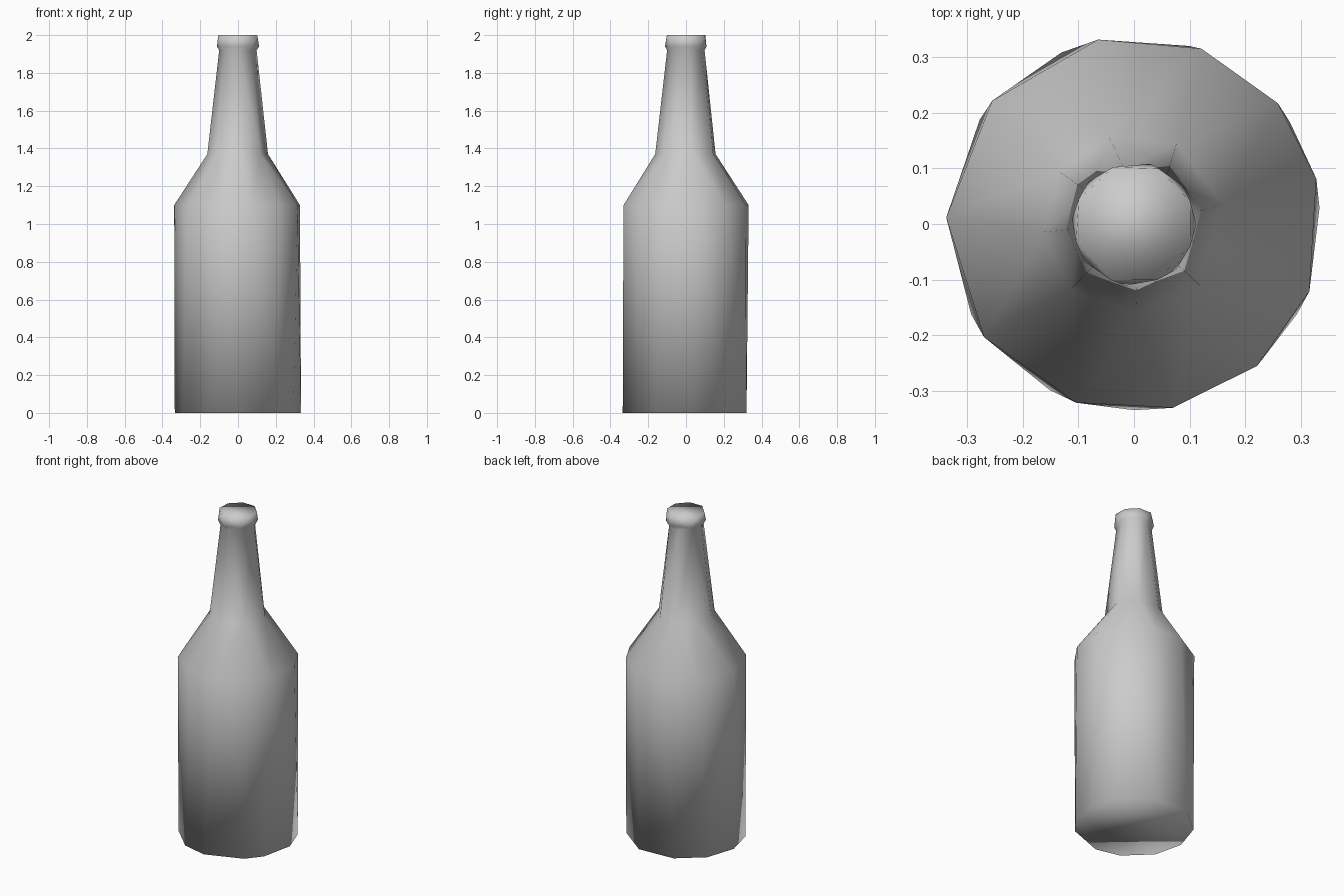
import bpy
import bmesh
from math import cos, sin, radians

cube = bpy.data.objects.get("Cube")
if cube:
    bpy.data.objects.remove(cube, do_unlink=True)

# Single plain grey material
grey = bpy.data.materials.new("light_grey")
grey.use_nodes = True
colour = (0.6, 0.6, 0.6, 1.0)
grey.diffuse_color = colour
grey.node_tree.nodes["Principled BSDF"].inputs["Base Color"].default_value = colour

# Rings from base to rim: height, radius, corner angles in degrees
base = (0.0, 0.335, [-182, -151, -117, -90, -49, -29, 5, 33, 73, 113, 146])
shoulder = (1.1, 0.338, [-182, -143, -108, -78, -49, -21, 14, 40, 69, 101, 139])
neck_base = (1.37, 0.163, [-175, -134, -88, -43, 13, 62, 106, 145])
neck_top = (1.92, 0.1, [-175, -134, -88, -43, 10, 55, 100, 145])
lip_low = (1.94, 0.112, [-185, -143, -98, -47, 0, 38, 75, 137])
rim = (2.0, 0.109, [-163, -112, -67, -21, 22, 66, 110, 156])


def make_ring(bm, ring):
    height, radius, angles = ring
    verts = [bm.verts.new((radius * cos(radians(a)), radius * sin(radians(a)), height))
             for a in angles]
    return angles + [angles[0] + 360], verts


def stitch(bm, lower, upper):
    """Join two rings of any corner counts with a band of triangles."""
    (low_angles, low), (up_angles, up) = lower, upper
    i = j = 0
    while i < len(low) or j < len(up):
        a, b = low[i % len(low)], up[j % len(up)]
        if j == len(up):
            step_low = True
        elif i == len(low):
            step_low = False
        else:
            step_low = sum(low_angles[i:i + 2]) <= sum(up_angles[j:j + 2])
        if step_low:
            i += 1
            bm.faces.new((a, low[i % len(low)], b))
        else:
            j += 1
            bm.faces.new((a, up[j % len(up)], b))


# Bottle shell: stitched bands closed by a base and a top cap
bm = bmesh.new()
rings = [make_ring(bm, r) for r in (base, shoulder, neck_base, neck_top, lip_low, rim)]
for lower, upper in zip(rings, rings[1:]):
    stitch(bm, lower, upper)
bm.faces.new(list(reversed(rings[0][1])))
bm.faces.new(rings[-1][1])
bmesh.ops.recalc_face_normals(bm, faces=bm.faces)
for face in bm.faces:
    face.smooth = True

mesh = bpy.data.meshes.new("bottle")
bm.to_mesh(mesh)
bm.free()
mesh.materials.append(grey)
bottle = bpy.data.objects.new("bottle", mesh)
bpy.context.collection.objects.link(bottle)
